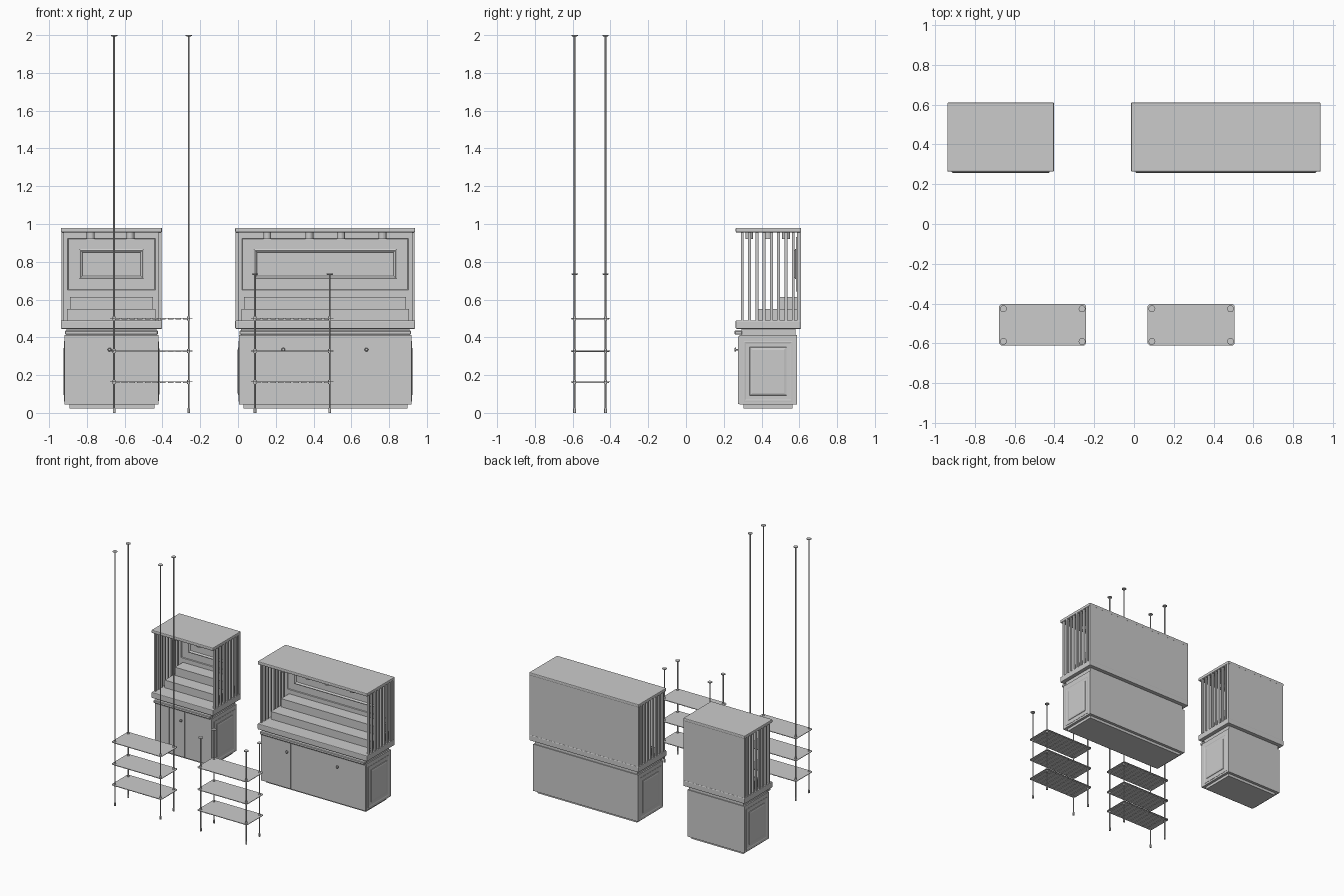
import bpy, bmesh
from mathutils import Vector

if "Cube" in bpy.data.objects:
    bpy.data.objects.remove(bpy.data.objects["Cube"])


def finish(name, bm, bevel=0, segs=1):
    bmesh.ops.recalc_face_normals(bm, faces=bm.faces)
    me = bpy.data.meshes.new(name)
    bm.to_mesh(me)
    bm.free()
    ob = bpy.data.objects.new(name, me)
    bpy.context.collection.objects.link(ob)
    if bevel:
        m = ob.modifiers.new("bevel", 'BEVEL')
        m.width, m.segments = bevel, segs
    return ob


def add_box(bm, x0, x1, y0, y1, z0, z1):
    vs = bmesh.ops.create_cube(bm, size=1)["verts"]
    for v in vs:
        v.co = Vector((x0 if v.co.x < 0 else x1,
                       y0 if v.co.y < 0 else y1,
                       z0 if v.co.z < 0 else z1))


def box(name, *dims, bevel=0, segs=1):
    bm = bmesh.new()
    add_box(bm, *dims)
    return finish(name, bm, bevel, segs)


def lathe(name, profile, points, n=16, axis=None):
    """Turned part: (radius, height) rings, repeated at each point."""
    bm = bmesh.new()
    from math import cos, sin, tau
    for p in points:
        rings = []
        for r, h in profile:
            ring = []
            for i in range(n):
                c, s = r * cos(tau * i / n), r * sin(tau * i / n)
                off = Vector((c, -h, s)) if axis == 'Y' else Vector((c, s, h))
                ring.append(bm.verts.new(Vector(p) + off))
            rings.append(ring)
        for a, b in zip(rings, rings[1:]):
            for i in range(n):
                f = bm.faces.new((a[i], a[i - 1], b[i - 1], b[i]))
                f.smooth = abs(a[0].co.z - b[0].co.z) > 0.05
        bm.faces.new(rings[0])
        bm.faces.new(rings[-1])
    return finish(name, bm)


def panel(name, origin, u, n, w, h, steps):
    """Moulded panel: nested rectangles of (inset, height along normal)."""
    bm = bmesh.new()
    o, u, n, up = Vector(origin), Vector(u), Vector(n), Vector((0, 0, 1))
    rings = []
    for d, k in steps:
        rings.append([bm.verts.new(o + u * a + up * b + n * k) for a, b in
                      ((d, d), (w - d, d), (w - d, h - d), (d, h - d))])
    for a, b in zip(rings, rings[1:]):
        for i in range(4):
            bm.faces.new((a[i], a[i - 1], b[i - 1], b[i]))
    bm.faces.new(rings[0])
    bm.faces.new(rings[-1])
    return finish(name, bm)


def cabinet(tag, x0, x1, seams, knob_x, lamp_x):
    # base: plinth, body, neck, front ledge
    box(tag + "_plinth", x0 + .045, x1 - .04, .305, .565, .024, .05)
    box(tag + "_body", x0 + .02, x1 - .02, .282, .587, .045, .412)
    box(tag + "_neck", x0 + .03, x1 - .03, .295, .58, .412, .447)
    box(tag + "_front_ledge", x0 + .022, x1 - .022, .257, .297, .414, .436, bevel=.004)
    # doors with thin seams, and knobs
    edges = [x0 + .02] + seams + [x1 - .02]
    bm = bmesh.new()
    for a, b in zip(edges, edges[1:]):
        add_box(bm, a + .0015, b - .0015, .275, .283, .046, .405)
    finish(tag + "_doors", bm)
    lathe(tag + "_knobs", [(.004, 0), (.004, .01), (.01, .012), (.01, .017), (.006, .02)],
          [(x, .276, .335) for x in knob_x], axis='Y')
    # moulded end panels
    steps = [(0, -.002), (0, .002), (.006, .003), (.012, .001),
             (.032, .001), (.034, .004), (.046, .007)]
    panel(tag + "_end_panel_left", (x0 + .02, .305, .06), (0, 1, 0), (-1, 0, 0), .26, .32, steps)
    panel(tag + "_end_panel_right", (x1 - .02, .305, .06), (0, 1, 0), (1, 0, 0), .26, .32, steps)
    # counter and roof
    box(tag + "_counter", x0, x1, .263, .61, .445, .49, bevel=.005, segs=2)
    box(tag + "_roof", x0, x1, .263, .61, .955, .98, bevel=.006, segs=2)
    # back wall with framed panel
    box(tag + "_back_wall", x0 + .003, x1 - .003, .587, .608, .488, .957)
    w = x1 - x0
    panel(tag + "_back_frame", (x0 + .028, .588, .642), (1, 0, 0), (0, -1, 0), w - .056, .29,
          [(0, 0), (0, .006), (.008, .006), (.012, .002)])
    panel(tag + "_back_inset", (x0 + .097, .588, .708), (1, 0, 0), (0, -1, 0), w - .194, .16,
          [(0, 0), (0, .009), (.007, .013), (.014, .009), (.018, .004)])
    # display steps
    box(tag + "_lower_step", x0 + .034, x1 - .034, .38, .588, .488, .55)
    box(tag + "_upper_step", x0 + .048, x1 - .048, .487, .588, .55, .614)
    # side slats
    bm = bmesh.new()
    for i in range(8):
        y = .298 + i * .0385
        for xa in (x0 + .003, x1 - .018):
            add_box(bm, xa, xa + .015, y - .0075, y + .0075, .488, .957)
    finish(tag + "_side_slats", bm)
    # downlights under the roof
    lathe(tag + "_downlights", [(.021, 0), (.021, .036)],
          [(x, y, .921) for x in lamp_x for y in (.335, .435, .53)], n=20)


def rack(tag, x0, x1, top):
    ya, yb = -.61, -.402
    poles = [(x, y, 0) for x in (x0 + .021, x1 - .021) for y in (-.59, -.426)]
    # poles with foot and end disc
    lathe(tag + "_poles", [(.007, 0), (.007, .022), (.0045, .026), (.0045, top - .008),
                           (.017, top - .005), (.017, top)], poles)
    for k, z in enumerate((.163, .326, .499)):
        # shelf plate with ribbed underside
        bm = bmesh.new()
        pts = []
        c = .01
        for x, y in ((x0 + c, ya), (x1 - c, ya), (x1, ya + c), (x1, yb - c),
                     (x1 - c, yb), (x0 + c, yb), (x0, yb - c), (x0, ya + c)):
            pts.append(bm.verts.new((x, y, z)))
        f = bm.faces.new(pts)
        ex = bmesh.ops.extrude_face_region(bm, geom=[f])["geom"]
        for v in ex:
            if isinstance(v, bmesh.types.BMVert):
                v.co.z += .004
        finish(f"{tag}_shelf_{k}", bm)
        bm = bmesh.new()
        step = (x1 - x0 - .03) / 10
        for i in range(10):
            x = x0 + .015 + step * (i + .5)
            add_box(bm, x - step * .36, x + step * .36, ya + .005, yb - .005, z - .004, z + .001)
        finish(f"{tag}_shelf_ribs_{k}", bm)
        # shelf collars
        lathe(f"{tag}_collars_{k}", [(.008, z - .009), (.008, z + .011)], poles, n=12)


cabinet("small_cabinet", -.938, -.402, [-.79, -.655], [-.68], [-.78, -.57])
cabinet("large_cabinet", -.015, .938, [.265, .655], [.24, .68], [.155, .378, .545, .765])
rack("tall_rack", -.677, -.24, 2.0)
rack("short_rack", .069, .506, .737)
